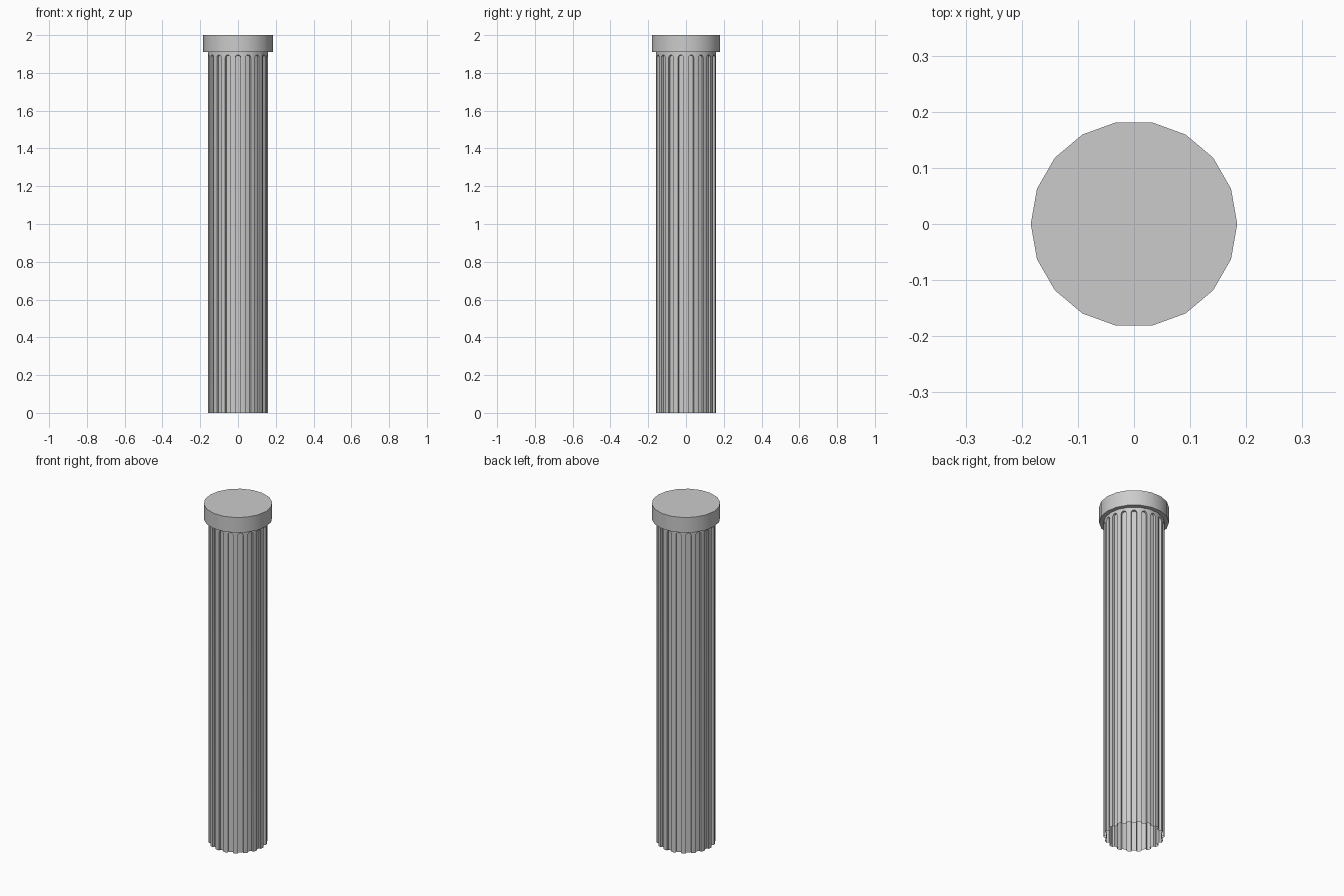
import bpy, bmesh, math
from mathutils import Vector

if "Cube" in bpy.data.objects:
    bpy.data.objects.remove(bpy.data.objects["Cube"])

SIDES = 18
R, R_CAP = 0.16, 0.184
Z_NECK, Z_TOP = 1.91, 2.0
HALF = R * math.sin(math.pi / SIDES)      # half width of one shaft side
APOTHEM = R * math.cos(math.pi / SIDES)
FLUTE, DEPTH, Z_FLUTE = 0.0145, 0.012, 1.895


def finish(bm, name):
    bmesh.ops.remove_doubles(bm, verts=bm.verts, dist=1e-5)
    mesh = bpy.data.meshes.new(name)
    bm.to_mesh(mesh)
    bm.free()
    obj = bpy.data.objects.new(name, mesh)
    bpy.context.collection.objects.link(obj)
    bpy.ops.object.select_all(action='DESELECT')
    obj.select_set(True)
    bpy.context.view_layer.objects.active = obj
    bpy.ops.object.shade_smooth_by_angle(angle=math.radians(30))
    return obj


def channel(half):
    # Upright slot outline with a round top, open at the foot
    pts = [(half, 0.0)]
    for i in range(7):
        a = math.pi * i / 6
        pts.append((half * math.cos(a), Z_FLUTE - FLUTE + half * math.sin(a)))
    return pts + [(-half, 0.0)]


# Fluted shaft: one recessed round-topped channel per side, open at the bottom
bm = bmesh.new()
for k in range(SIDES):
    a = 2 * math.pi * (k + 0.5) / SIDES
    n = Vector((math.cos(a), math.sin(a), 0))
    t = Vector((-math.sin(a), math.cos(a), 0))

    def vert(u, z, depth=0.0):
        return bm.verts.new(n * (APOTHEM - depth) + t * u + Vector((0, 0, z)))

    rim = [vert(u, z) for u, z in channel(FLUTE)]
    floor = [vert(u, z, DEPTH) for u, z in channel(FLUTE * 0.9)]
    frame = [vert(-HALF, 0)] + rim[::-1] + [
        vert(HALF, 0), vert(HALF, Z_NECK), vert(-HALF, Z_NECK)]
    bm.faces.new(frame)
    bm.faces.new(floor)
    for i in range(len(rim) - 1):
        bm.faces.new((rim[i], rim[i + 1], floor[i + 1], floor[i]))
finish(bm, "fluted_shaft")

# Cap: overhanging underside, band and flat top
bm = bmesh.new()
rings = [[bm.verts.new((r * math.cos(2 * math.pi * k / SIDES),
                        r * math.sin(2 * math.pi * k / SIDES), z))
          for k in range(SIDES)]
         for r, z in ((R, Z_NECK), (R_CAP, Z_NECK), (R_CAP, Z_TOP))]
for lo, hi in zip(rings, rings[1:]):
    for k in range(SIDES):
        j = (k + 1) % SIDES
        bm.faces.new((lo[k], lo[j], hi[j], hi[k]))
bm.faces.new(rings[-1])
finish(bm, "column_cap")
